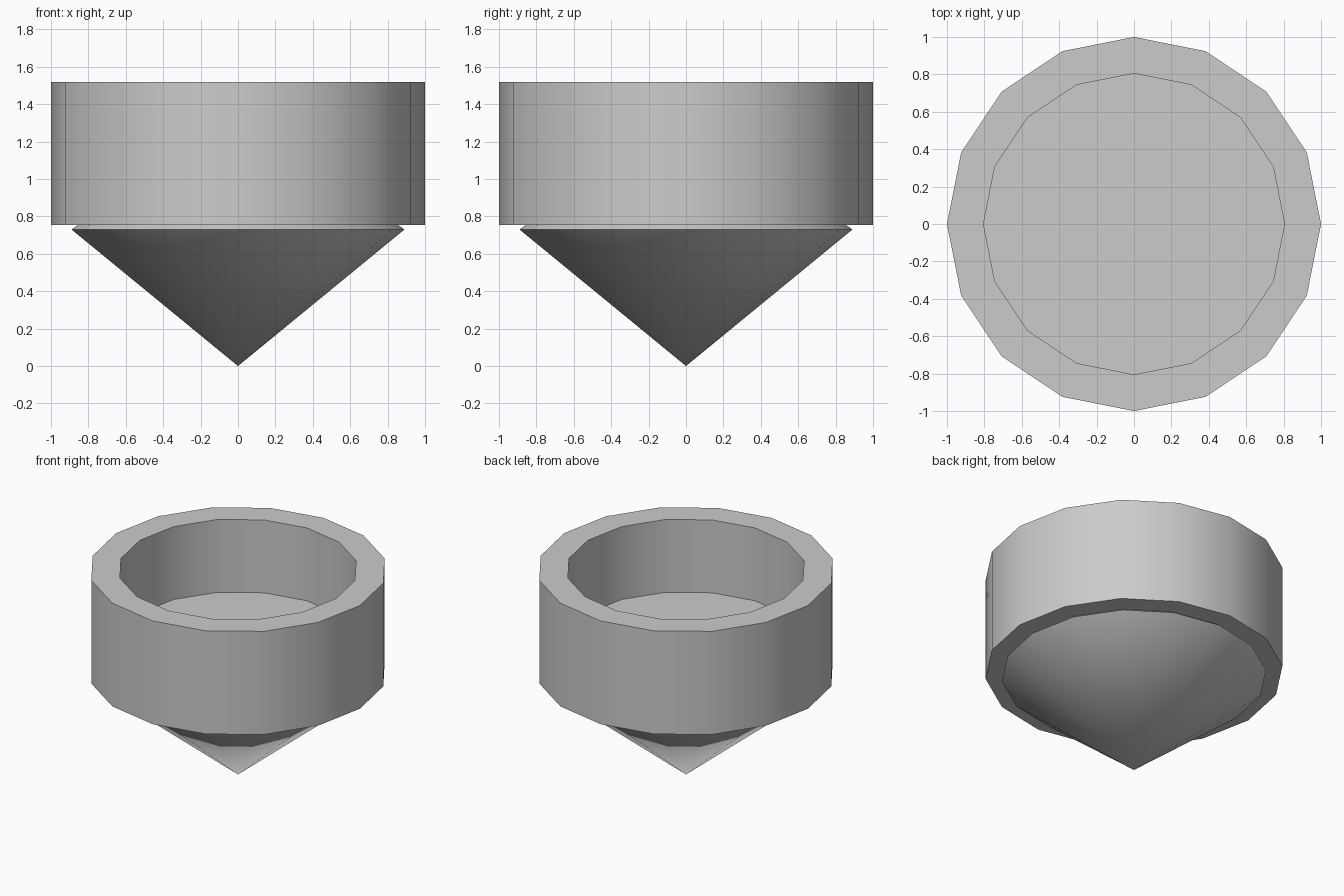
import bpy, bmesh, math

if "Cube" in bpy.data.objects:
    bpy.data.objects.remove(bpy.data.objects["Cube"])

SIDES = 16


def lathe(name, profile):
    """Revolve an (r, z) profile around the z axis."""
    bm = bmesh.new()
    rings = []
    for r, z in profile:
        n = 1 if r == 0 else SIDES
        rings.append([bm.verts.new((r * math.cos(2 * math.pi * i / SIDES),
                                    r * math.sin(2 * math.pi * i / SIDES), z))
                      for i in range(n)])
    for a, b in zip(rings, rings[1:]):
        if len(a) == 1:
            bm.faces.new(b)
        else:
            for i in range(SIDES):
                j = (i + 1) % SIDES
                if len(b) == 1:
                    bm.faces.new((a[i], a[j], b[0]))
                else:
                    bm.faces.new((a[i], b[i], b[j], a[j]))
    bmesh.ops.recalc_face_normals(bm, faces=bm.faces)
    mesh = bpy.data.meshes.new(name)
    bm.to_mesh(mesh)
    bm.free()
    obj = bpy.data.objects.new(name, mesh)
    bpy.context.collection.objects.link(obj)
    bpy.ops.object.select_all(action='DESELECT')
    bpy.context.view_layer.objects.active = obj
    obj.select_set(True)
    bpy.ops.object.shade_smooth_by_angle(angle=math.radians(30))
    return obj


# Thick-walled cup with a recessed floor and open underside where the cone joins
lathe("cup", [(0, 0.98), (0.805, 0.98), (0.805, 1.52), (1, 1.52),
              (1, 0.755), (0.855, 0.755)])

# Pointed cone with a narrow bevelled rim; its top sits inside the cup
lathe("cone_point", [(0.855, 0.755), (0.89, 0.73), (0, 0)])
